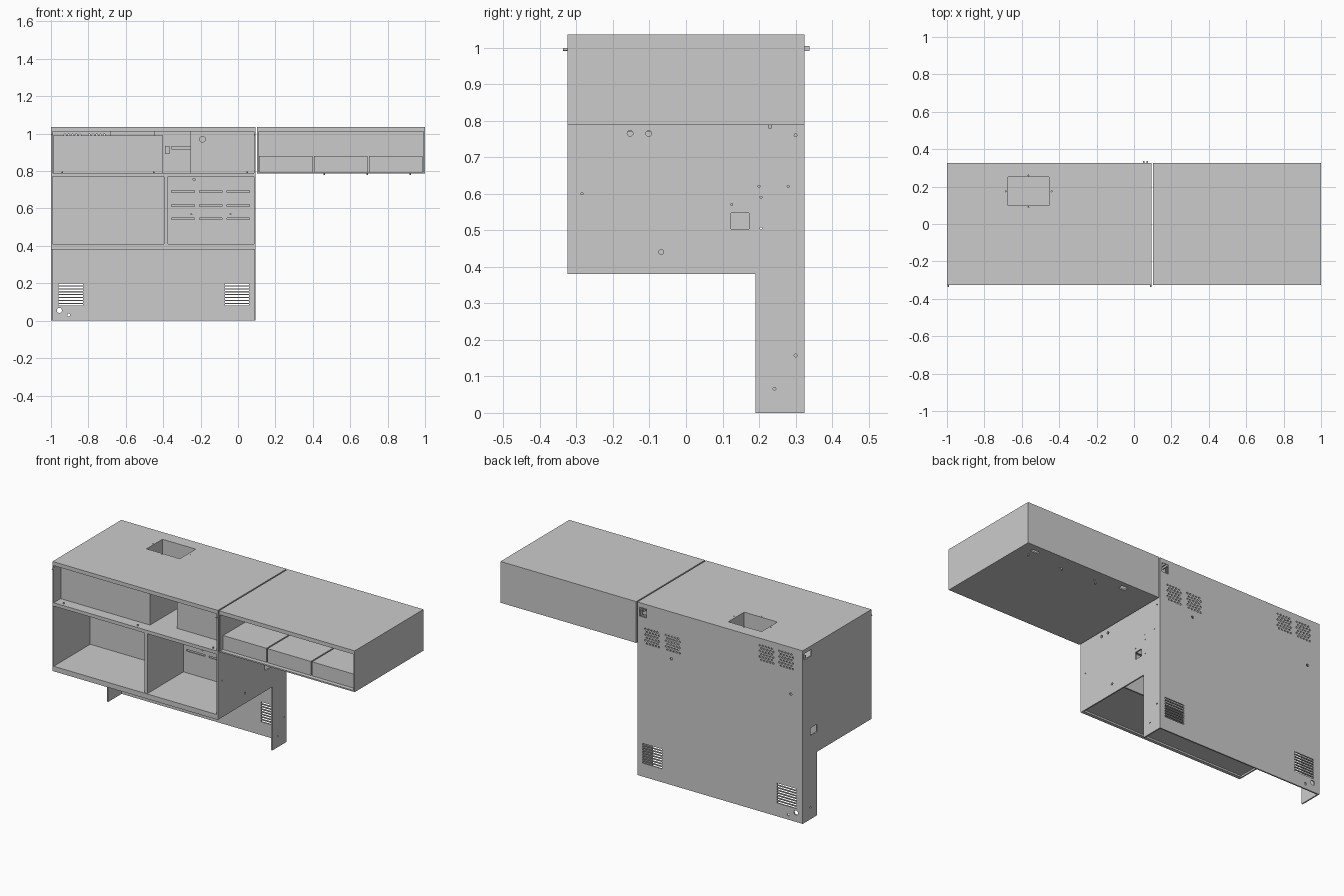
import bpy, bmesh, math
from mathutils import Matrix, Vector

T = 0.008                      # sheet thickness
YF, YB, TOP, MID = -0.325, 0.325, 1.035, 0.79


def add_box(bm, x0, x1, y0, y1, z0, z1):
    m = Matrix.Translation(((x0 + x1) / 2, (y0 + y1) / 2, (z0 + z1) / 2)) @ \
        Matrix.Diagonal((x1 - x0, y1 - y0, z1 - z0, 1))
    bmesh.ops.create_cube(bm, size=1, matrix=m)


def add_rod(bm, c, r, length, axis, n=12):
    rot = Vector((0, 0, 1)).rotation_difference(Vector(axis)).to_matrix().to_4x4()
    bmesh.ops.create_cone(bm, cap_ends=True, segments=n, radius1=r, radius2=r,
                          depth=length, matrix=Matrix.Translation(c) @ rot)


def finish(bm, name):
    bmesh.ops.recalc_face_normals(bm, faces=bm.faces)
    me = bpy.data.meshes.new(name)
    bm.to_mesh(me)
    bm.free()
    ob = bpy.data.objects.new(name, me)
    bpy.context.collection.objects.link(ob)
    return ob


def boxes(name, *dims):
    bm = bmesh.new()
    for d in dims:
        add_box(bm, *d)
    return finish(bm, name)


def side_profile(name, pts, x0, x1):
    bm = bmesh.new()
    f = bm.faces.new([bm.verts.new((x0, y, z)) for y, z in pts])
    ext = bmesh.ops.extrude_face_region(bm, geom=[f])["geom"]
    bmesh.ops.translate(bm, vec=(x1 - x0, 0, 0),
                        verts=[g for g in ext if isinstance(g, bmesh.types.BMVert)])
    return finish(bm, name)


def cut(ob, rects=(), rounds=(), axis=(0, 1, 0)):
    """Punch box holes and round holes (centre, radius) through a panel."""
    bm = bmesh.new()
    for r in rects:
        add_box(bm, *r)
    for c, r in rounds:
        add_rod(bm, c, r, 0.05, axis)
    cutter = finish(bm, "hole_cutter")
    cutter.hide_render = True
    mod = ob.modifiers.new("holes", 'BOOLEAN')
    mod.operation, mod.solver, mod.object = 'DIFFERENCE', 'EXACT', cutter
    dg = bpy.context.evaluated_depsgraph_get()
    me = bpy.data.meshes.new_from_object(ob.evaluated_get(dg))
    ob.modifiers.clear()
    ob.data = me
    bpy.data.objects.remove(cutter)


# Worktops, the left one with a rectangular opening
left_top = boxes("left_worktop", (-1, 0.094, YF, YB, TOP - 0.016, TOP))
cut(left_top, [(-0.675, -0.455, 0.10, 0.25, 0.95, 1.1)],
    [((-0.565, y, TOP), 0.003) for y in (0.09, 0.26)] +
    [((x, 0.175, TOP), 0.003) for x in (-0.685, -0.44)], (0, 0, 1))
boxes("right_worktop", (0.102, 1, YF, YB, TOP - 0.016, TOP))
boxes("worktop_well",
      (-0.675 - T, -0.675, 0.10 - T, 0.25 + T, 0.80, 1.019),
      (-0.455, -0.455 + T, 0.10 - T, 0.25 + T, 0.80, 1.019),
      (-0.675, -0.455, 0.10 - T, 0.10, 0.80, 1.019),
      (-0.675, -0.455, 0.25, 0.25 + T, 0.80, 1.019),
      (-0.675, -0.455, 0.10, 0.25, 0.80, 0.808))

# Cabinet sides: L-shaped below, rectangular above
L = [(YF, 0.38), (0.19, 0.38), (0.19, 0), (YB, 0), (YB, MID), (YF, MID)]
R = [(YF, MID), (YB, MID), (YB, 1.019), (YF, 1.019)]
left_side = side_profile("left_lower_side", L, -1, -1 + T)
cut(left_side, [(-1.05, -0.95, 0.19, 0.25, 0.50, 0.545)],
    [((-1, 0.25, 0.07), 0.005)], (1, 0, 0))
left_up = side_profile("left_upper_side", R, -1, -1 + T)
cut(left_up, [(-1.05, -0.95, 0.24, 0.312, 0.975, 1.012)])
right_side = side_profile("right_lower_side", L, 0.094 - T, 0.094)
dots = [(-0.153, 0.765, 0.008), (-0.102, 0.765, 0.008), (-0.068, 0.44, 0.007),
        (0.2, 0.62, 0.003), (0.28, 0.62, 0.003), (0.205, 0.59, 0.003),
        (0.205, 0.505, 0.003), (0.125, 0.57, 0.003), (0.3, 0.157, 0.004),
        (0.242, 0.066, 0.004), (-0.285, 0.6, 0.003), (0.3, 0.76, 0.004)]
cut(right_side, [(0.05, 0.15, 0.123, 0.172, 0.503, 0.547)],
    [((0.09, y, z), r) for y, z, r in dots], (1, 0, 0))
side_profile("right_upper_side", R, 0.094 - T, 0.094)
side_profile("wing_left_side", R, 0.102, 0.102 + T)
side_profile("wing_right_side", R, 1 - T, 1)

# Lower back panel with louvre slots and cable holes
xi0, xi1 = -1 + T, 0.094 - T
low_back = boxes("lower_back_panel", (xi0, xi1, YB - T, YB, 0, MID))
slots = [(x, x + 0.13, 0.28, 0.36, 0.08 + i * 0.0155, 0.09 + i * 0.0155)
         for x in (-0.96, -0.07) for i in range(8)]
cut(low_back, slots, [((-0.955, 0.32, 0.055), 0.014), ((-0.905, 0.32, 0.03), 0.008),
                      ((-0.13, 0.32, 0.755), 0.008), ((-0.92, 0.32, 0.755), 0.008)])

# Upper back panels with perforated vents and a socket opening
up_back = boxes("upper_back_panel", (xi0, xi1, YB - T, YB, MID, 1.019))
perf = [((cx + (i - 2) * 0.02 + (j % 2) * 0.01 - 0.005, 0.32, cz + (j - 2.5) * 0.017), 0.0055)
        for cx, cz in ((-0.003, 0.845), (-0.14, 0.845), (-0.76, 0.95), (-0.89, 0.95))
        for i in range(5) for j in range(6)]
cut(up_back, [(0.035, 0.08, 0.28, 0.36, 0.955, 1.008)], perf)
boxes("wing_back_panel", (0.102 + T, 1 - T, YB - T, YB, MID, 1.019))
boxes("back_socket", (0.035, 0.08, 0.29, 0.298, 0.955, 1.008),
      (0.048, 0.056, 0.298, 0.338, 0.99, 1.004),
      (0.068, 0.076, 0.298, 0.338, 0.99, 1.004))

# Shelves, divider and inner back of the lower compartments
boxes("middle_shelf", (xi0, xi1, YF, YB - T, 0.77, MID))
boxes("bottom_floor", (xi0, xi1, YF, 0.02, 0.39, 0.41),
      (xi0, xi1, YF, YF + 0.02, 0.38, 0.392))
boxes("bottom_divider", (-0.395, -0.375, YF + 0.004, 0.02, 0.41, 0.77))
inner = boxes("inner_back_wall", (xi0, xi1, 0.02, 0.028, 0.38, 0.77))
cut(inner, [(x, x + 0.122, -0.02, 0.07, z - 0.005, z + 0.005)
            for x in (-0.355, -0.207, -0.06) for z in (0.69, 0.615, 0.545)],
    [((-0.235, 0.02, 0.755), 0.006), ((-0.25, 0.02, 0.57), 0.003), ((-0.04, 0.02, 0.57), 0.003)])

# Upper left: open-topped bin and equipment enclosure
boxes("upper_bin", (-0.99, -0.40, -0.26, -0.252, MID, 0.99),
      (-0.408, -0.40, -0.252, 0.28, MID, 0.99),
      (-0.99, -0.40, 0.28, 0.288, MID, 0.99),
      (-0.99, -0.40, -0.26, 0.288, MID, MID + 0.005))
panel = boxes("enclosure_front", (-0.255, xi1, -0.21, -0.202, MID, 1.019))
cut(panel, [], [((-0.19, -0.206, 0.97), 0.015)])
boxes("enclosure_side", (-0.255, -0.247, -0.202, YB - T, MID, 1.019))
boxes("bin_latch", (-0.39, -0.365, 0.26, YB - T, 0.89, 0.935),
      (-0.355, -0.255, 0.29, YB - T, 0.915, 0.935))

# Front lips under the worktops
boxes("front_lips", (xi0, xi1, YF, YF + T, 1.012, 1.02),
      (0.102 + T, 1 - T, YF, YF + T, 1.012, 1.02))

# Wing floor with punched openings
floor = boxes("wing_floor", (0.102, 1, YF, YB, MID - 0.002, MID + 0.006))
cut(floor, [(0.885, 0.935, 0.265, 0.285, 0.7, 0.85), (0.29, 0.33, 0.265, 0.295, 0.7, 0.85)],
    [((0.7, 0.23, MID), 0.006), ((0.48, 0.25, MID), 0.006)], (0, 0, 1))

# Three storage boxes in the wing
for i in range(3):
    x = 0.112 + i * 0.294
    boxes(f"wing_box_{i + 1}", (x, x + 0.286, -0.30, 0.2, MID + 0.006, 0.88))

# Small pins on the front, underside and shelf
bm = bmesh.new()
for x in (-0.993, 0.09):
    add_rod(bm, (x, YF - 0.003, 0.995), 0.004, 0.018, (0, 1, 0))
for x in (0.46, 0.69, 0.92):
    add_rod(bm, (x, 0.23, 0.785), 0.004, 0.012, (0, 0, 1))
for x in (-0.94, -0.45, 0.05):
    add_rod(bm, (x, YF + 0.02, MID + 0.003), 0.004, 0.01, (0, 0, 1))
finish(bm, "fixing_pins")
